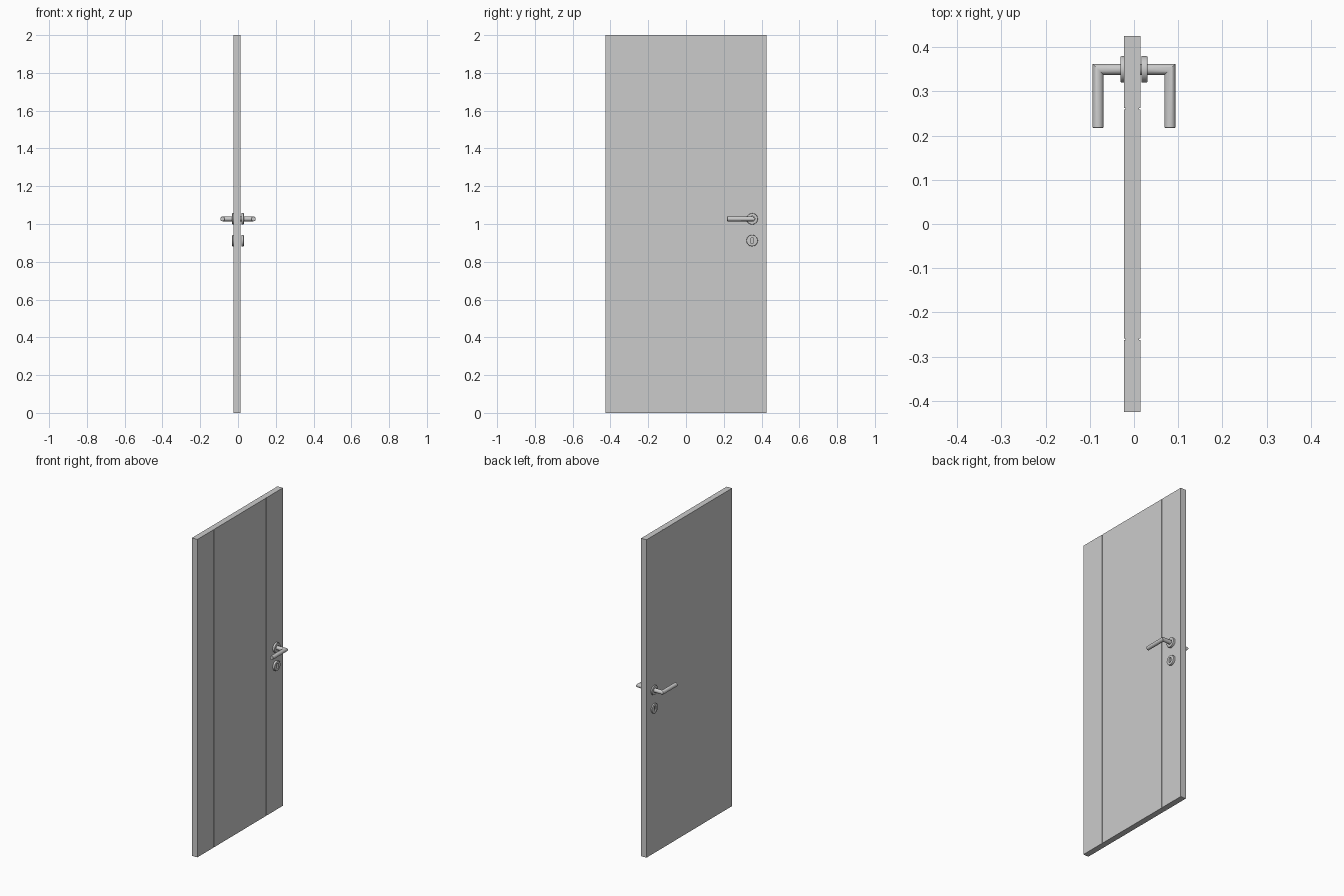
import bpy, bmesh, math

if "Cube" in bpy.data.objects:
    bpy.data.objects.remove(bpy.data.objects["Cube"])

SEG = 48
LOCK_Y, HANDLE_Z, KEY_Z = 0.35, 1.027, 0.912
ANGLES = [2 * math.pi * i / SEG for i in range(SEG)]


def finish(name, bm, smooth=True, mirror=True):
    bmesh.ops.recalc_face_normals(bm, faces=bm.faces)
    mesh = bpy.data.meshes.new(name)
    bm.to_mesh(mesh)
    bm.free()
    ob = bpy.data.objects.new(name, mesh)
    bpy.context.collection.objects.link(ob)
    if mirror:  # same fitting on both faces of the door
        mod = ob.modifiers.new("both_faces", 'MIRROR')
        mod.use_mirror_merge = False
    if smooth:
        bpy.ops.object.select_all(action='DESELECT')
        ob.select_set(True)
        bpy.context.view_layer.objects.active = ob
        bpy.ops.object.shade_smooth_by_angle(angle=math.radians(35))
    return ob


def skin(loops, closed=False):
    """Join loops of points with quads; close into a ring or cap the ends."""
    bm = bmesh.new()
    rows = [[bm.verts.new(p) for p in loop] for loop in loops]
    n = len(rows[0])
    pairs = list(zip(rows, rows[1:])) + ([(rows[-1], rows[0])] if closed else [])
    for a, b in pairs:
        for i in range(n):
            j = (i + 1) % n
            bm.faces.new((a[i], a[j], b[j], b[i]))
    if not closed:
        bm.faces.new(rows[0])
        bm.faces.new(rows[-1])
    return bm


def disc_loop(x, r, z, stretch=0.0):
    """Circle facing x, optionally stretched in z into a slot."""
    return [(x, LOCK_Y + r * math.cos(a),
             z + r * math.sin(a) + math.copysign(stretch, math.sin(a + 1e-4)))
            for a in ANGLES]


def rose(name, z, hole_r, hole_stretch):
    """Round cover plate with a softened rim and a central opening."""
    back, front, r = 0.0175, 0.0305, 0.03
    loops = [disc_loop(back, r, z)]
    for k in range(5):  # rounded rim
        t = math.radians(90 * k / 4)
        loops.append(disc_loop(front - 0.003 * (1 - math.sin(t)),
                               r - 0.003 * (1 - math.cos(t)), z))
    loops.append(disc_loop(front, hole_r, z, hole_stretch))
    loops.append(disc_loop(back, hole_r, z, hole_stretch))
    finish(name, skin(loops, closed=True))


# Door leaf: plan outline with two narrow vertical grooves per face
X0, X1, HALF, GROOVE_Y = -0.0225, 0.0145, 0.425, 0.261
GW, GD = 0.002, 0.003


def face_line(x, inward):
    pts = [(x, -HALF)]
    for gy in (-GROOVE_Y, GROOVE_Y):
        pts += [(x, gy - GW), (x + inward, gy - GW),
                (x + inward, gy + GW), (x, gy + GW)]
    return pts + [(x, HALF)]


outline = face_line(X1, -GD) + face_line(X0, GD)[::-1]
finish("door_leaf", skin([[(x, y, z) for x, y in outline] for z in (0, 2)]),
       smooth=False, mirror=False)

# Lever handles: round bar with a mitred right-angle corner
R, BAR_X = 0.0125, 0.0815
ring = [(R * math.cos(a), R * math.sin(a)) for a in ANGLES]
finish("lever_handle", skin([
    [(0.013, LOCK_Y + u, HANDLE_Z + v) for u, v in ring],
    [(BAR_X + u, LOCK_Y + u, HANDLE_Z + v) for u, v in ring],
    [(BAR_X + u, 0.2185, HANDLE_Z + v) for u, v in ring],
    [(BAR_X + u * 0.92, 0.2175, HANDLE_Z + v * 0.92) for u, v in ring]]))

# Cover plates for the handle and the keyhole
rose("handle_rose", HANDLE_Z, 0.0145, 0.0)
rose("keyhole_rose", KEY_Z, 0.0075, 0.009)
